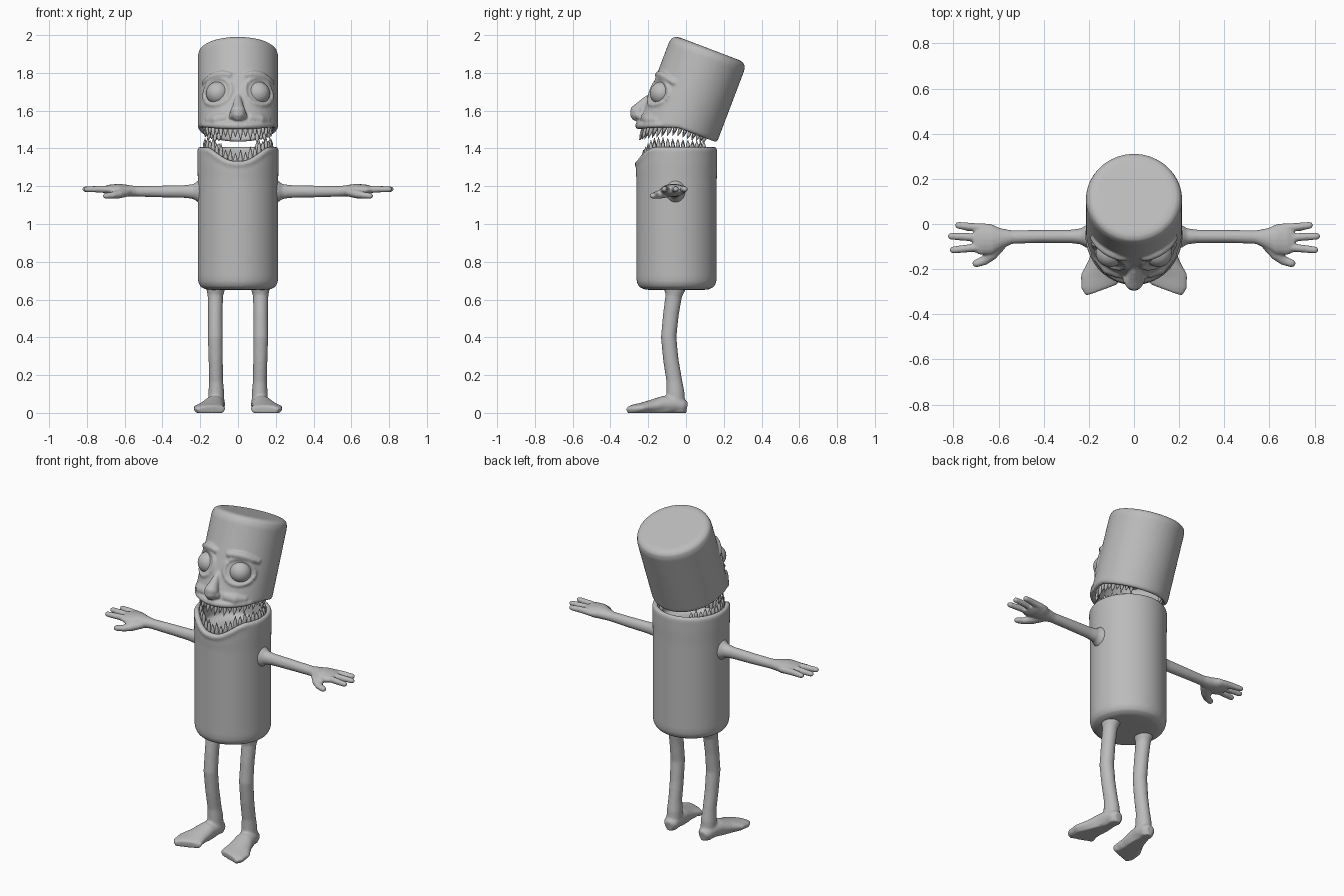
import bpy, bmesh, math
from math import sin, cos, pi, sqrt, radians
from mathutils import Vector

if "Cube" in bpy.data.objects:
    bpy.data.objects.remove(bpy.data.objects["Cube"])

GREY = (0.5, 0.5, 0.5, 1)
skin = bpy.data.materials.new("plain grey")
skin.use_nodes = True
skin.diffuse_color = GREY
skin.node_tree.nodes["Principled BSDF"].inputs["Base Color"].default_value = GREY

R = 0.213          # radius of head and body
HEAD_LOC = (0, -0.036, 1.505)
HEAD_TILT = -0.363


def smoothstep(a, b, v):
    t = min(max((v - a) / (b - a), 0), 1)
    return t * t * (3 - 2 * t)


def loft(bm, rings):
    """Skin a list of point rings and cap both ends."""
    loops = [[bm.verts.new(p) for p in ring] for ring in rings]
    for a, b in zip(loops, loops[1:]):
        for i in range(len(a)):
            j = (i + 1) % len(a)
            bm.faces.new((a[i], a[j], b[j], b[i]))
    bm.faces.new(loops[0])
    bm.faces.new(loops[-1])


def tube(bm, pts, sides=16, tip=False):
    """Elliptical tube through (x, y, z, side radius, up radius) points."""
    pts = [(Vector(p[:3]), p[3], p[4]) for p in pts]
    if tip:
        c, a, b = pts[-1]
        d = (c - pts[-2][0]).normalized()
        pts += [(c + d * b * 0.6, a * 0.8, b * 0.8), (c + d * b * 0.95, a * 0.3, b * 0.3)]
    rings = []
    for i, (c, a, b) in enumerate(pts):
        t = (pts[min(i + 1, len(pts) - 1)][0] - pts[max(i - 1, 0)][0]).normalized()
        ref = Vector((0, 1, 0)) if abs(t.z) > 0.8 else Vector((0, 0, 1))
        side = t.cross(ref).normalized()
        up = side.cross(t)
        ring = [c + side * a * cos(k * 2 * pi / sides) + up * b * sin(k * 2 * pi / sides)
                for k in range(sides)]
        rings.append(ring)
    loft(bm, rings)


def turned(bm, profile, drop, seg=72):
    """Turn (radius, height, drop weight) points; drop varies with angle from the front."""
    rings = []
    for r, z, w in profile:
        ring = []
        for k in range(seg):
            a = k * 2 * pi / seg
            ring.append((r * sin(a), -r * cos(a), z - w * drop(a)))
        rings.append(ring)
    loft(bm, rings)


def finish(bm, name, voxel=0, mirror=False, loc=(0, 0, 0), tilt=0):
    bmesh.ops.recalc_face_normals(bm, faces=bm.faces)
    me = bpy.data.meshes.new(name)
    bm.to_mesh(me)
    bm.free()
    me.materials.append(skin)
    ob = bpy.data.objects.new(name, me)
    bpy.context.collection.objects.link(ob)
    ob.location = loc
    ob.rotation_euler.x = tilt
    bpy.ops.object.select_all(action='DESELECT')
    ob.select_set(True)
    bpy.context.view_layer.objects.active = ob
    bpy.ops.object.shade_smooth_by_angle(angle=radians(50))
    if voxel:
        rm = ob.modifiers.new("blend", 'REMESH')
        rm.mode = 'VOXEL'
        rm.voxel_size = voxel
        rm.use_smooth_shade = True
        sm = ob.modifiers.new("soften", 'SMOOTH')
        sm.factor = 0.5
        sm.iterations = 4
    if mirror:
        ob.modifiers.new("mirror", 'MIRROR')
    return ob


def body_drop(a):
    a = min(a, 2 * pi - a)
    return 0.075 * smoothstep(1.0, 0.1, a)


def head_drop(a):
    return 0.075 * max(cos(a), 0) ** 1.2


def lip(bm, z, drop, rad):
    """Soft roll along the front of a mouth rim."""
    pts = []
    for k in range(-10, 11):
        a = k * 0.11
        s = rad * (0.35 + 0.65 * cos(a))
        pts.append(((R - 0.008) * sin(a), -(R - 0.008) * cos(a), z - drop(a % (2 * pi)), s, s))
    tube(bm, pts, 10)


def teeth(name, z, drop, way, count, loc=(0, 0, 0), tilt=0):
    bm = bmesh.new()
    for k in range(count):
        a = radians(-145 + 290 * k / (count - 1))
        length = (0.085 if k % 2 else 0.068) * (0.8 + 0.2 * cos(a))
        base = z - drop(a % (2 * pi)) - way * 0.025
        rings = []
        for r, h in ((0.010, 0), (0.012, 0.3), (0.009, 0.65), (0.001, 1)):
            cx, cy = 0.176 * sin(a), -0.176 * cos(a)
            rings.append([(cx + r * cos(t * pi / 4), cy + r * sin(t * pi / 4),
                           base + way * h * length) for t in range(8)])
        loft(bm, rings)
    finish(bm, name, loc=loc, tilt=tilt)


# Body: rounded drum with an open mouth on top
bm = bmesh.new()
turned(bm, [(0.002, 0.65, 0), (0.12, 0.65, 0), (0.17, 0.653, 0), (0.198, 0.667, 0),
            (0.21, 0.69, 0), (R, 0.72, 0), (R, 1.0, 0), (R, 1.24, 0), (R + 0.002, 1.32, 0.6),
            (R + 0.002, 1.395, 1), (0.207, 1.408, 1), (0.195, 1.41, 1), (0.185, 1.4, 1),
            (0.183, 1.29, 0), (0.15, 1.27, 0), (0.002, 1.265, 0)], body_drop)
lip(bm, 1.392, body_drop, 0.018)
finish(bm, "body", voxel=0.009, loc=(0, -0.05, 0))
teeth("lower_teeth", 1.408, body_drop, 1, 34, loc=(0, -0.05, 0))

# Head: tilted drum with brows, eye sockets, nose and lip blended in
bm = bmesh.new()
turned(bm, [(0.002, 0.452, 0), (0.17, 0.452, 0), (0.192, 0.447, 0), (0.206, 0.435, 0),
            (R, 0.41, 0), (R, 0.2, 0), (R, 0.1, 0), (R, 0.015, 1), (0.206, 0.002, 1),
            (0.195, 0, 1), (0.185, 0.01, 1), (0.183, 0.09, 0), (0.15, 0.11, 0),
            (0.002, 0.12, 0)], head_drop)
lip(bm, 0.014, head_drop, 0.02)
for s in (-1, 1):
    socket, brow = [], []
    for k in range(25):
        a = k * 2 * pi / 24
        x = 0.108 + 0.072 * cos(a)
        socket.append((s * x, -sqrt(R * R - x * x), 0.14 + 0.074 * sin(a), 0.011, 0.011))
    for k in range(9):
        x = 0.035 + 0.019 * k
        w = 0.008 + 0.012 * sin(pi * (k + 1) / 10)
        brow.append((s * x, -sqrt(R * R - x * x) - 0.002, 0.222 + 0.012 * sin(k * 0.45), w, w))
    tube(bm, socket, 10)
    tube(bm, brow, 12)
    # Nostril wing and cheek beside the nose
    tube(bm, [(s * 0.02, -0.2, -0.012, 0.02, 0.02), (s * 0.03, -0.225, -0.012, 0.02, 0.02)], tip=True)
    tube(bm, [(s * 0.06, -0.196, -0.01, 0.02, 0.025), (s * 0.12, -0.172, -0.012, 0.022, 0.028),
              (s * 0.165, -0.125, 0.0, 0.014, 0.015)])
tube(bm, [(0, -0.2, 0.12, 0.012, 0.01), (0, -0.214, 0.085, 0.018, 0.02),
          (0, -0.226, 0.045, 0.028, 0.03), (0, -0.238, 0.008, 0.042, 0.042),
          (0, -0.234, -0.018, 0.038, 0.036), (0, -0.226, -0.04, 0.02, 0.02)])
finish(bm, "head", voxel=0.007, loc=HEAD_LOC, tilt=HEAD_TILT)
teeth("upper_teeth", 0.002, head_drop, -1, 34, loc=HEAD_LOC, tilt=HEAD_TILT)

# Eyeballs
bm = bmesh.new()
bmesh.ops.create_uvsphere(bm, u_segments=32, v_segments=16, radius=0.062)
bmesh.ops.translate(bm, verts=bm.verts, vec=(0.107, -0.153, 0.142))
finish(bm, "eyes", mirror=True, loc=HEAD_LOC, tilt=HEAD_TILT)

# Arms with hands
bm = bmesh.new()
tube(bm, [(0.17, -0.055, 1.172, 0.065, 0.075), (0.212, -0.055, 1.172, 0.05, 0.058),
          (0.235, -0.055, 1.172, 0.036, 0.04), (0.28, -0.055, 1.172, 0.03, 0.034),
          (0.42, -0.055, 1.172, 0.029, 0.031), (0.54, -0.058, 1.173, 0.03, 0.028),
          (0.59, -0.063, 1.176, 0.046, 0.032), (0.63, -0.068, 1.179, 0.068, 0.034),
          (0.68, -0.066, 1.181, 0.071, 0.028), (0.71, -0.064, 1.182, 0.058, 0.018)])
for y0, x1, y1 in ((-0.018, 0.778, -0.006), (-0.062, 0.81, -0.054), (-0.1, 0.802, -0.115)):
    tube(bm, [(0.66, y0, 1.181, 0.02, 0.02), (0.73, (y0 + y1) / 2, 1.184, 0.018, 0.018),
              (x1, y1, 1.184, 0.016, 0.015)], 12, tip=True)
tube(bm, [(0.59, -0.085, 1.168, 0.03, 0.024), (0.635, -0.135, 1.158, 0.03, 0.024),
          (0.665, -0.163, 1.152, 0.021, 0.018), (0.7, -0.175, 1.149, 0.018, 0.016)], 12, tip=True)
finish(bm, "arms", voxel=0.006, mirror=True)

# Legs with feet
bm = bmesh.new()
tube(bm, [(0.118, -0.06, 0.69, 0.06, 0.07), (0.118, -0.06, 0.655, 0.05, 0.058),
          (0.12, -0.065, 0.62, 0.041, 0.044), (0.12, -0.08, 0.52, 0.039, 0.042),
          (0.12, -0.092, 0.4, 0.04, 0.041), (0.118, -0.08, 0.28, 0.038, 0.041),
          (0.116, -0.062, 0.17, 0.037, 0.042), (0.115, -0.056, 0.11, 0.042, 0.048),
          (0.115, -0.054, 0.04, 0.044, 0.05)])
tube(bm, [(0.114, 0.006, 0.032, 0.024, 0.026), (0.115, -0.015, 0.036, 0.042, 0.036),
          (0.118, -0.06, 0.046, 0.05, 0.046), (0.127, -0.12, 0.044, 0.055, 0.046),
          (0.14, -0.18, 0.034, 0.066, 0.036), (0.153, -0.235, 0.026, 0.084, 0.028),
          (0.15, -0.27, 0.022, 0.086, 0.024), (0.142, -0.292, 0.02, 0.076, 0.018)], 24)
for v in bm.verts:
    v.co.z = max(v.co.z, 0.0) if v.co.z > 0.012 else 0.0
finish(bm, "legs", voxel=0.007, mirror=True)
